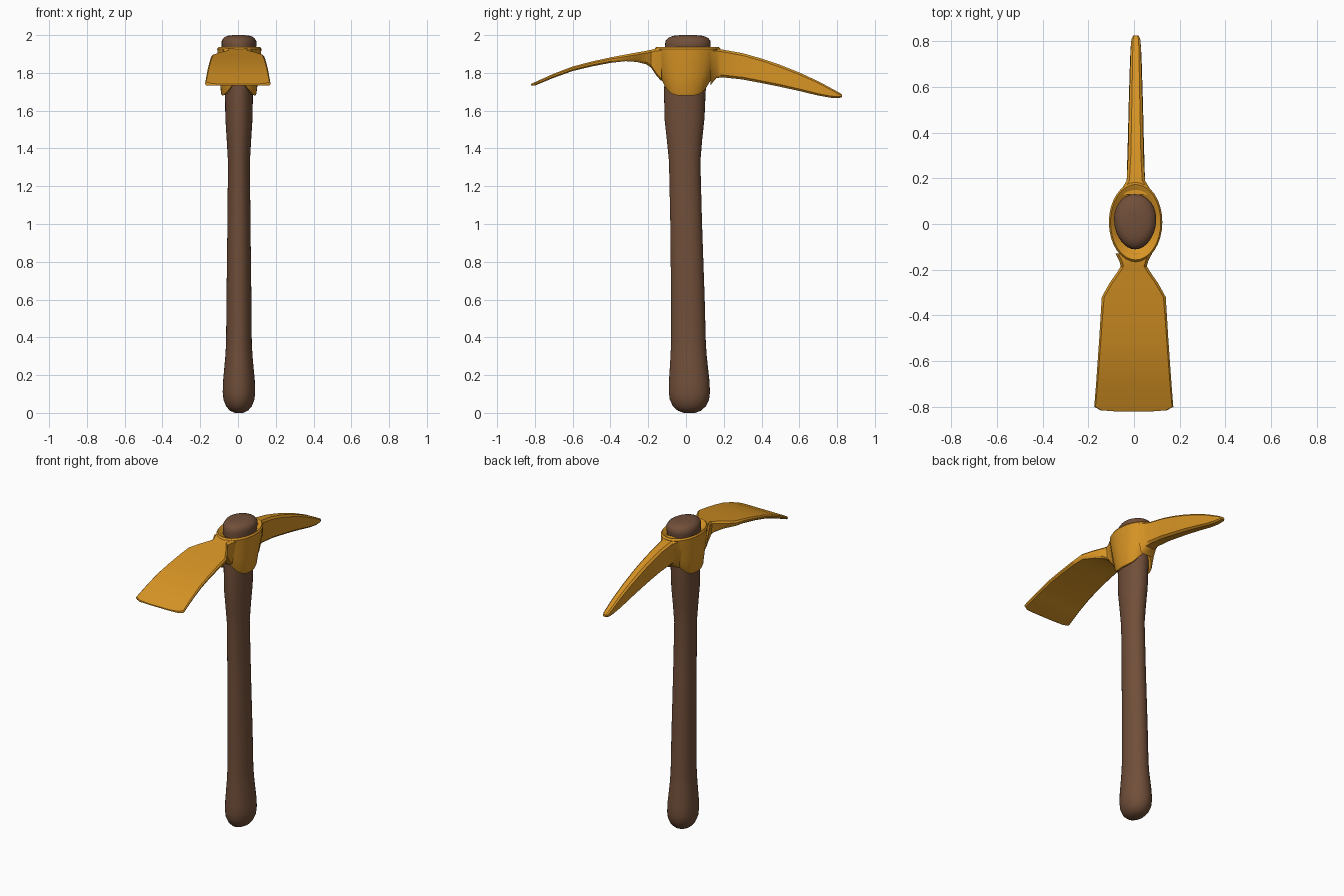
import bpy, bmesh, math


def material(name, rgb):
    m = bpy.data.materials.new(name)
    m.diffuse_color = (*rgb, 1)
    return m


WOOD = material("brown wood", (0.165, 0.078, 0.042))
GOLD = material("golden metal", (0.68, 0.295, 0.018))


def loft(name, rings, mat, closed=False, angle=35):
    """Skin equal-length rings; cap the ends, or join last ring to first."""
    bm = bmesh.new()
    vs = [[bm.verts.new(p) for p in r] for r in rings]
    n = len(vs[0])
    pairs = list(zip(vs, vs[1:]))
    if closed:
        pairs.append((vs[-1], vs[0]))
    for a, b in pairs:
        for i in range(n):
            j = (i + 1) % n
            bm.faces.new((a[i], a[j], b[j], b[i]))
    if not closed:
        bm.faces.new(vs[0])
        bm.faces.new(vs[-1])
    bmesh.ops.recalc_face_normals(bm, faces=bm.faces[:])
    me = bpy.data.meshes.new(name)
    bm.to_mesh(me)
    bm.free()
    me.materials.append(mat)
    ob = bpy.data.objects.new(name, me)
    bpy.context.collection.objects.link(ob)
    bpy.ops.object.select_all(action='DESELECT')
    ob.select_set(True)
    bpy.context.view_layer.objects.active = ob
    bpy.ops.object.shade_smooth_by_angle(angle=math.radians(angle))
    return ob


def oval(cx, cy, rx, ry, zfun, egg=0.0, n=32):
    pts = []
    for i in range(n):
        a = 2 * math.pi * i / n
        c, s = math.cos(a), math.sin(a)
        pts.append((cx + rx * c * (1 + egg * s), cy + ry * s, zfun(s)))
    return pts


# Handle: egg-shaped sections (z, centre y, half width, half depth)
handle = [
    (0.0, 0.018, 0.022, 0.03), (0.012, 0.018, 0.048, 0.062),
    (0.035, 0.018, 0.068, 0.087), (0.07, 0.018, 0.082, 0.104),
    (0.11, 0.018, 0.086, 0.109), (0.17, 0.017, 0.084, 0.107),
    (0.30, 0.014, 0.072, 0.096), (0.37, 0.013, 0.068, 0.092),
    (0.60, 0.010, 0.066, 0.089), (1.0, 0.001, 0.061, 0.084),
    (1.33, -0.007, 0.058, 0.083), (1.45, -0.008, 0.065, 0.094),
    (1.56, -0.008, 0.072, 0.106), (1.70, -0.006, 0.074, 0.110),
    (1.90, 0.006, 0.088, 0.116), (1.945, 0.010, 0.092, 0.121),
    (1.968, 0.011, 0.092, 0.120), (1.985, 0.011, 0.082, 0.106),
    (1.996, 0.011, 0.062, 0.080), (2.0, 0.011, 0.03, 0.04)]
loft("handle", [oval(0.005, cy, rx, ry, lambda s, z=z: z, 0.08)
                for z, cy, rx, ry in handle], WOOD, angle=50)

# Eye collar: tapered band whose lower edge dips into lugs at the sides
lug = lambda s: 1.68 + 0.075 * abs(s) ** 4
wall = lambda t: (lambda s: lug(s) + (1.925 - lug(s)) * t)
loft("eye_collar", [
    oval(0.006, 0.010, 0.080, 0.110, lambda s: 1.91),
    oval(0.006, 0.010, 0.098, 0.135, lambda s: 1.927),
    oval(0.007, 0.008, 0.110, 0.165, lambda s: 1.938),
    oval(0.007, 0.008, 0.117, 0.174, lambda s: 1.927),
    oval(0.006, 0.006, 0.113, 0.163, wall(0.75)),
    oval(0.005, 0.003, 0.103, 0.146, wall(0.4)),
    oval(0.004, 0.001, 0.094, 0.130, wall(0.05)),
    oval(0.004, 0.0, 0.089, 0.124, lug),
    oval(0.004, -0.004, 0.066, 0.098, lambda s: lug(s) + 0.005),
], GOLD, closed=True)


def arm(name, stations, cx):
    """Loft chamfered box sections: y, top z, bottom z, half widths top/bottom."""
    rings = []
    for y, zt, zb, wt, wb in stations:
        c = min(0.012, 0.3 * (zt - zb), 0.4 * wt)
        half = [(wt - c, zt), (wt, zt - c), (wb, zb + c), (wb - c, zb)]
        rings.append([(cx + x, y, z) for x, z in half] +
                     [(cx - x, y, z) for x, z in reversed(half)])
    loft(name, rings, GOLD)


# Broad adze blade at the front
arm("adze_blade", [
    (-0.13, 1.930, 1.755, 0.080, 0.050), (-0.16, 1.928, 1.790, 0.064, 0.048),
    (-0.185, 1.922, 1.828, 0.057, 0.052), (-0.21, 1.917, 1.845, 0.072, 0.066),
    (-0.26, 1.908, 1.858, 0.107, 0.100), (-0.32, 1.897, 1.862, 0.140, 0.138),
    (-0.40, 1.882, 1.853, 0.145, 0.144), (-0.50, 1.860, 1.834, 0.151, 0.150),
    (-0.60, 1.834, 1.810, 0.158, 0.157), (-0.70, 1.796, 1.774, 0.165, 0.164),
    (-0.80, 1.751, 1.733, 0.173, 0.172), (-0.815, 1.744, 1.732, 0.145, 0.144),
    (-0.82, 1.740, 1.733, 0.08, 0.08)], -0.001)

# Narrow pick at the back
arm("pick_point", [
    (0.13, 1.930, 1.735, 0.080, 0.052), (0.16, 1.928, 1.772, 0.058, 0.044),
    (0.19, 1.924, 1.777, 0.040, 0.040), (0.30, 1.904, 1.765, 0.034, 0.037),
    (0.40, 1.876, 1.746, 0.032, 0.034), (0.50, 1.842, 1.726, 0.030, 0.032),
    (0.60, 1.802, 1.704, 0.027, 0.029), (0.70, 1.756, 1.680, 0.024, 0.026),
    (0.77, 1.718, 1.668, 0.022, 0.023), (0.81, 1.696, 1.667, 0.019, 0.019),
    (0.825, 1.686, 1.672, 0.011, 0.011)], 0.008)
